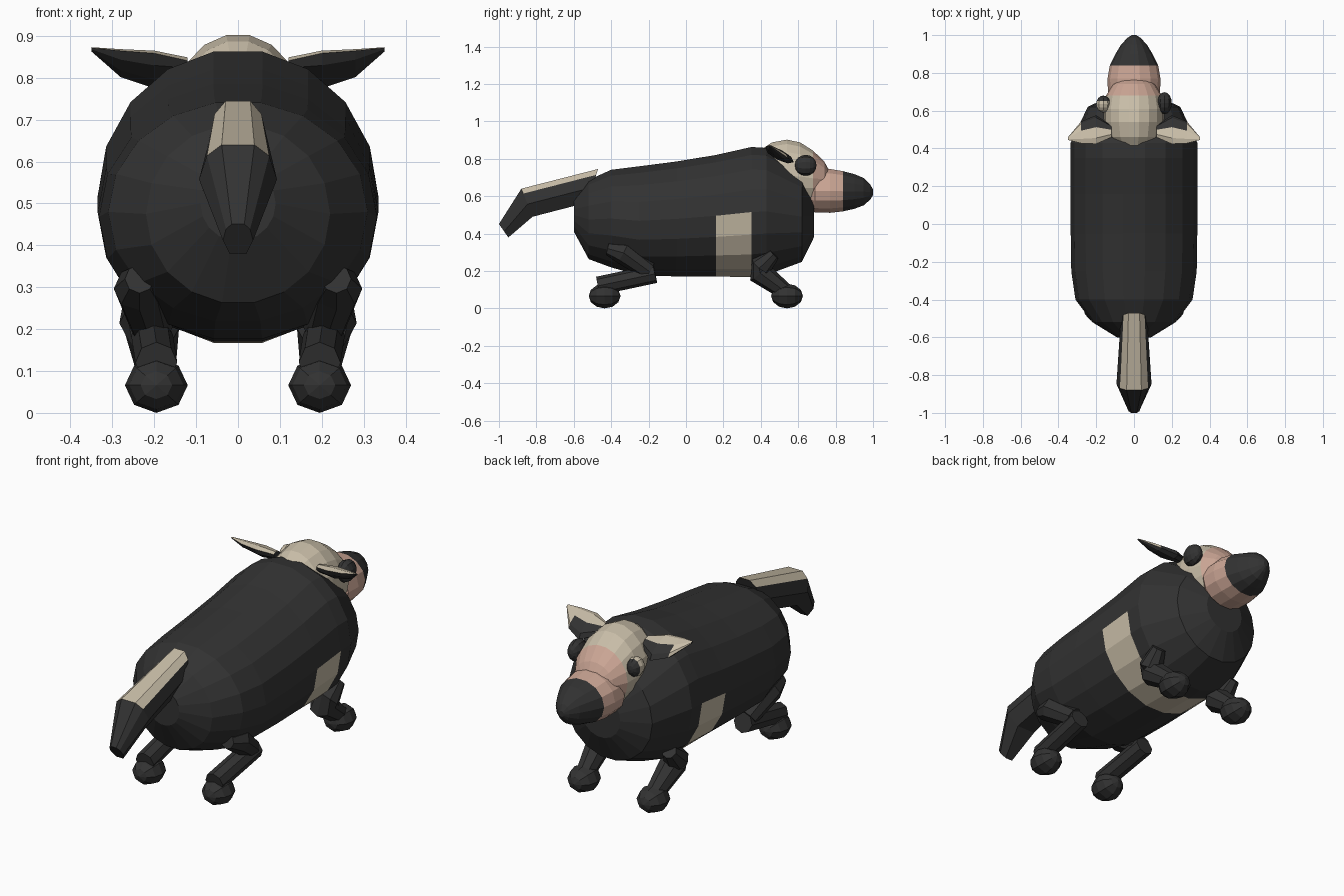
import bpy, bmesh, math
from mathutils import Vector, Matrix

cube = bpy.data.objects.get("Cube")
if cube:
    bpy.data.objects.remove(cube, do_unlink=True)


def material(name, rgb):
    m = bpy.data.materials.new(name)
    m.use_nodes = True
    col = (*rgb, 1)
    m.diffuse_color = col
    bsdf = m.node_tree.nodes["Principled BSDF"]
    bsdf.inputs["Base Color"].default_value = col
    bsdf.inputs["Roughness"].default_value = 0.9
    return m


BLACK, CREAM, PINK = 0, 1, 2
MATS = [material("charcoal", (0.032, 0.032, 0.032)),
        material("cream", (0.58, 0.51, 0.39)),
        material("pink", (0.6, 0.38, 0.3))]


def finish(name, bm, rule):
    bmesh.ops.recalc_face_normals(bm, faces=bm.faces)
    for f in bm.faces:
        f.material_index = rule(f)
    me = bpy.data.meshes.new(name)
    bm.to_mesh(me)
    bm.free()
    for m in MATS:
        me.materials.append(m)
    ob = bpy.data.objects.new(name, me)
    bpy.context.collection.objects.link(ob)
    return ob


def black(f):
    return BLACK


def skin(name, rings, rule=black):
    """Bridge a list of equally long point rings and cap both ends."""
    bm = bmesh.new()
    vs = [[bm.verts.new(p) for p in ring] for ring in rings]
    n = len(vs[0])
    for a, b in zip(vs, vs[1:]):
        for i in range(n):
            j = (i + 1) % n
            bm.faces.new((a[i], a[j], b[j], b[i]))
    bm.faces.new(vs[0])
    bm.faces.new(vs[-1])
    return finish(name, bm, rule)


def ellipse(n):
    return [(math.cos(math.tau * i / n), math.sin(math.tau * i / n)) for i in range(n)]


def loft(name, rings, n, rule=black):
    """Rings of (y, z, radius x, radius z) along the body axis."""
    return skin(name, [[(c * rx, y, z + s * rz) for c, s in ellipse(n)]
                       for y, z, rx, rz in rings], rule)


def tube(name, path, radii, n=8):
    path = [Vector(p) for p in path]
    rings = []
    for i, p in enumerate(path):
        d = (path[min(i + 1, len(path) - 1)] - path[max(i - 1, 0)]).normalized()
        u = Vector((1, 0, 0))
        u = (u - d * u.dot(d)).normalized()
        w = d.cross(u)
        rings.append([p + (u * c + w * s) * radii[i] for c, s in ellipse(n)])
    return skin(name, rings)


def ball(name, centre, size, seg, ring, rule=black):
    """Ellipsoid with its poles along y."""
    bm = bmesh.new()
    bmesh.ops.create_uvsphere(bm, u_segments=seg, v_segments=ring, radius=1)
    mat = (Matrix.Translation(centre) @ Matrix.Diagonal((*size, 1))
           @ Matrix.Rotation(math.pi / 2, 4, 'X'))
    bmesh.ops.transform(bm, matrix=mat, verts=bm.verts)
    return finish(name, bm, rule)


# Barrel body with a cream belly band
def belly(f):
    c = f.calc_center_median()
    return CREAM if 0.16 < c.y < 0.35 and c.z < 0.49 else BLACK


loft("body", [(-0.6, 0.5, 0.09, 0.09), (-0.52, 0.475, 0.22, 0.215),
              (-0.4, 0.48, 0.31, 0.265), (-0.25, 0.468, 0.332, 0.296),
              (-0.05, 0.478, 0.335, 0.312), (0.16, 0.495, 0.335, 0.33),
              (0.35, 0.515, 0.335, 0.353), (0.43, 0.518, 0.335, 0.345),
              (0.62, 0.49, 0.245, 0.245), (0.685, 0.49, 0.11, 0.11)], 18, belly)

# Head: cream crown, pink face
loft("head", [(0.37, 0.71, 0.05, 0.04), (0.4, 0.71, 0.1, 0.14),
              (0.46, 0.71, 0.145, 0.18), (0.54, 0.71, 0.16, 0.195),
              (0.61, 0.705, 0.16, 0.185), (0.68, 0.695, 0.148, 0.15),
              (0.74, 0.69, 0.11, 0.095), (0.77, 0.69, 0.06, 0.04)], 18,
     lambda f: CREAM if f.calc_center_median().y < 0.67 else PINK)

# Snout with a black nose
loft("snout", [(0.655, 0.625, 0.11, 0.1), (0.69, 0.627, 0.138, 0.117),
               (0.77, 0.628, 0.14, 0.12), (0.84, 0.626, 0.128, 0.11),
               (0.9, 0.625, 0.098, 0.095), (0.95, 0.624, 0.068, 0.075),
               (0.985, 0.622, 0.035, 0.042), (1.0, 0.62, 0.012, 0.015)], 14,
     lambda f: BLACK if f.calc_center_median().y > 0.84 else PINK)

# Tail: flat topped, cream on the upper run
half = [(0.42, 1), (0.8, 0.65), (1, -0.1), (0.55, -1)]
section = half + [(-x, z) for x, z in reversed(half)]
tail = [(-0.5, 0.655, 0.07, 0.09, 0.03), (-0.85, 0.565, 0.093, 0.075, -0.03),
        (-0.975, 0.415, 0.036, 0.036, -0.025)]


def tail_top(f):
    c = f.calc_center_median()
    return CREAM if c.y > -0.87 and f.normal.z > 0.35 and abs(f.normal.y) < 0.8 else BLACK


skin("tail", [[(x * rx, y + lean * z, zc + z * rz) for x, z in section]
              for y, zc, rx, rz, lean in tail], tail_top)

for side, tag in ((1, "left"), (-1, "right")):
    # Leaf shaped ears: cream on the upper rear half
    stations = [(0.12, 0.49, 0.825, 0.035, 0.02), (0.2, 0.5, 0.82, 0.085, 0.028),
                (0.28, 0.485, 0.835, 0.065, 0.02), (0.35, 0.452, 0.868, 0.008, 0.004)]
    tilt = math.radians(-27)
    rings = []
    for x, y, z, w, t in stations:
        rings.append([(side * x,
                       y + c * w * math.cos(tilt) - s * t * math.sin(tilt),
                       z + c * w * math.sin(tilt) + s * t * math.cos(tilt))
                      for c, s in ellipse(8)])

    def ear_rule(f):
        c = f.calc_center_median()
        return CREAM if f.normal.z > 0.3 and c.y < 0.5 else BLACK

    skin(tag + "_ear", rings, ear_rule)

    # Bent legs with round feet
    tube(tag + "_front_leg",
         [(side * 0.235, 0.47, 0.29), (side * 0.225, 0.4, 0.225),
          (side * 0.205, 0.39, 0.195), (side * 0.195, 0.53, 0.09)],
         [0.035, 0.06, 0.065, 0.045])
    tube(tag + "_thigh",
         [(side * 0.235, -0.42, 0.32), (side * 0.235, -0.34, 0.3), (side * 0.205, -0.2, 0.2)],
         [0.035, 0.062, 0.05])
    tube(tag + "_shank",
         [(side * 0.205, -0.165, 0.185), (side * 0.195, -0.47, 0.12)],
         [0.05, 0.05])
    for y, part in ((0.54, "_front_foot"), (-0.435, "_rear_foot")):
        ball(tag + part, (side * 0.195, y, 0.066), (0.075, 0.085, 0.066), 8, 6)

# Eyes: one full black, the other cream with a dark front
ball("left_eye", (0.162, 0.64, 0.765), (0.04, 0.058, 0.056), 10, 8)
ball("right_eye", (-0.162, 0.635, 0.765), (0.04, 0.045, 0.05), 10, 8,
     lambda f: BLACK if f.calc_center_median().y > 0.655 else CREAM)
